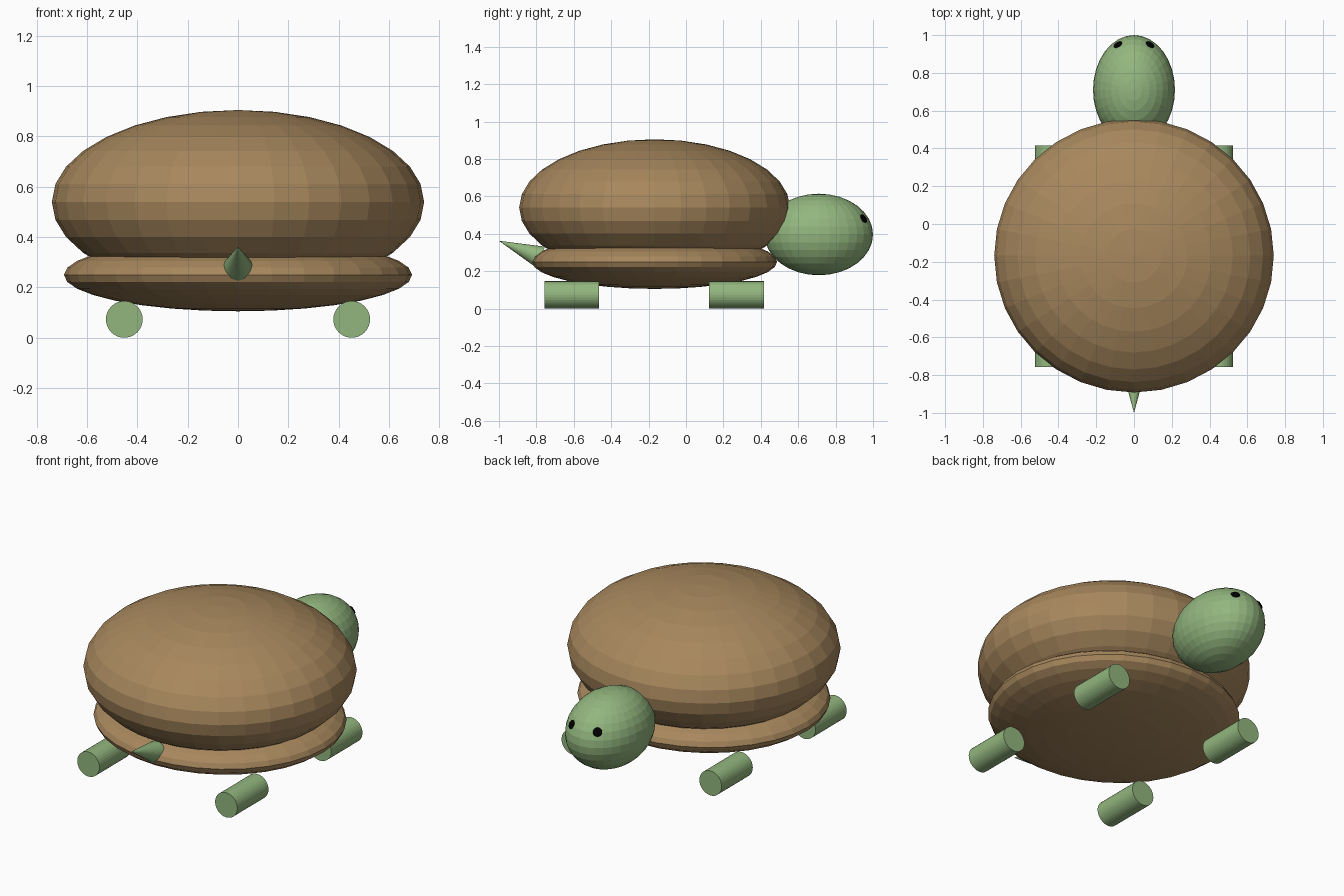
import bpy
from mathutils import Vector

if "Cube" in bpy.data.objects:
    bpy.data.objects.remove(bpy.data.objects["Cube"])


def material(name, rgb):
    m = bpy.data.materials.new(name)
    m.diffuse_color = (*rgb, 1)
    m.use_nodes = True
    m.node_tree.nodes["Principled BSDF"].inputs["Base Color"].default_value = m.diffuse_color
    return m


brown = material("shell_brown", (0.39, 0.245, 0.11))
green = material("skin_green", (0.29, 0.47, 0.21))
black = material("eye_black", (0.0, 0.0, 0.0))


def finish(name, mat):
    ob = bpy.context.object
    ob.name = name
    ob.data.materials.append(mat)
    return ob


def ellipsoid(name, centre, radii, mat, axis=Vector((0, 0, 1))):
    bpy.ops.mesh.primitive_uv_sphere_add(
        segments=32, ring_count=16, radius=1, location=centre,
        rotation=axis.to_track_quat('Z', 'Y').to_euler())
    ob = finish(name, mat)
    ob.scale = radii
    return ob


# Shell: domed top and flatter belly
ellipsoid("upper_shell", (0, -0.168, 0.54), (0.74, 0.724, 0.365), brown)
ellipsoid("belly_shell", (0, -0.168, 0.25), (0.692, 0.655, 0.145), brown)

# Head
head_centre = Vector((0, 0.71, 0.396))
head_radii = Vector((0.217, 0.29, 0.218))
ellipsoid("head", head_centre, head_radii, green)

for side, sx in (("left", -1), ("right", 1)):
    # Eyes: flat discs lying on the head surface
    eye = Vector((0.085 * sx, 0.95, 0.481))
    d = eye - head_centre
    normal = Vector([d[i] / head_radii[i] ** 2 for i in range(3)]).normalized()
    ellipsoid(side + "_eye", eye, (0.025, 0.025, 0.008), black, normal)

    # Legs: cylinders lying along y
    for end, y in (("front", -0.61), ("back", 0.27)):
        bpy.ops.mesh.primitive_cylinder_add(
            vertices=32, radius=0.073, depth=0.292,
            location=(0.452 * sx, y, 0.073), rotation=(1.570796, 0, 0))
        finish(f"{end}_{side}_leg", green)

# Tail: cone rising to its tip
tip = Vector((0, -1.0, 0.362))
axis = Vector((0, -0.931, 0.365)).normalized()
length = 0.24
bpy.ops.mesh.primitive_cone_add(
    vertices=32, radius1=0.061, radius2=0, depth=length,
    location=tip - axis * length / 2,
    rotation=axis.to_track_quat('Z', 'Y').to_euler())
finish("tail", green)
